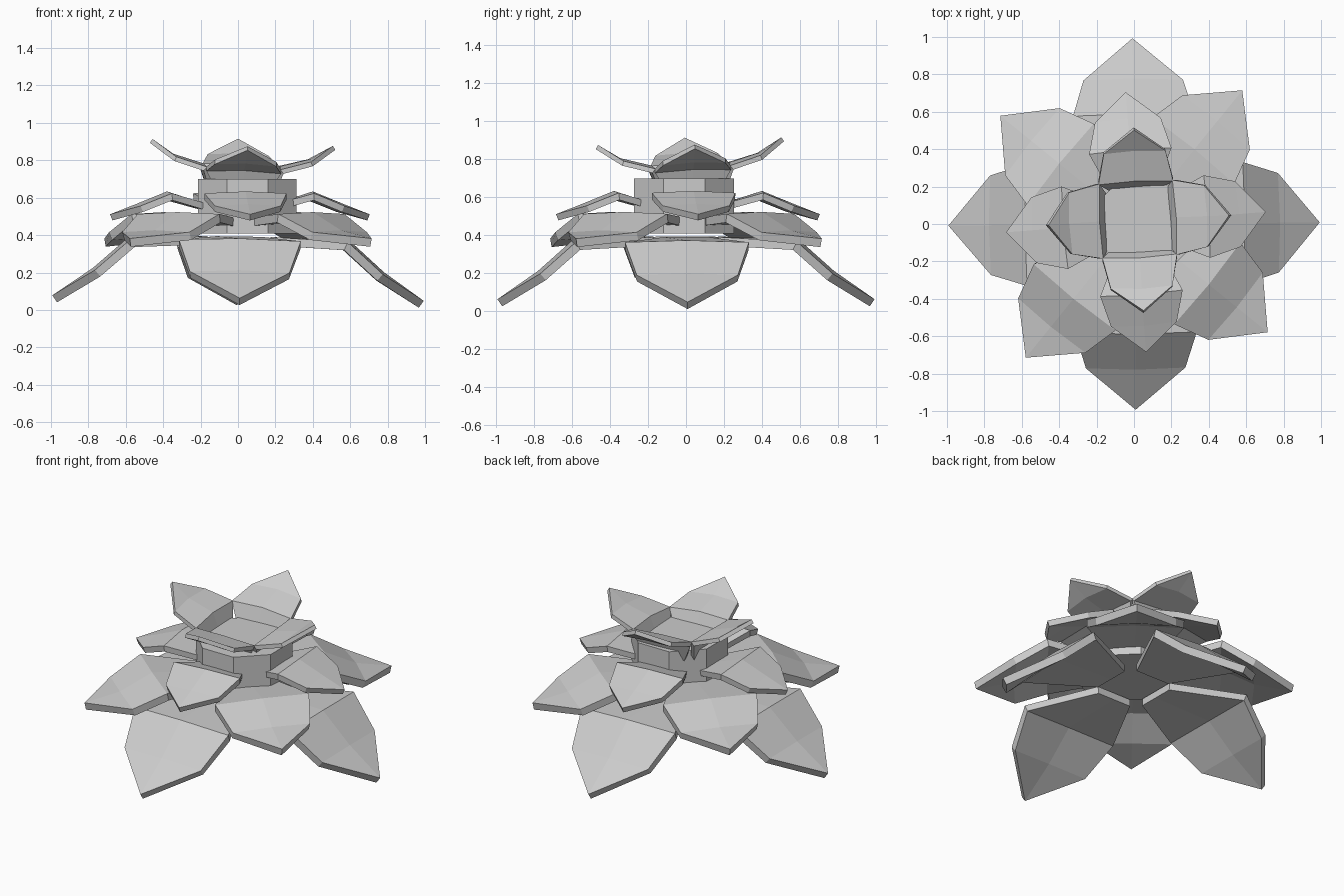
import bpy, bmesh, math
from mathutils import Matrix

if "Cube" in bpy.data.objects:
    bpy.data.objects.remove(bpy.data.objects["Cube"])


def petal(name, rows, tip, angle, thick, tilt, offset):
    """Flat-faceted petal: rows are (radius, height, half width), tip is (radius, height)."""
    bm = bmesh.new()
    grid = []
    for i, (r, z, w) in enumerate(rows):
        lift = 0.01 if i else 0.0
        grid.append([bm.verts.new((r, -w, z)),
                     bm.verts.new((r + lift, 0, z + lift)),
                     bm.verts.new((r, w, z))])
    for a, b in zip(grid, grid[1:]):
        for k in range(2):
            bm.faces.new((a[k], b[k], b[k + 1], a[k + 1]))
    end = bm.verts.new((tip[0], 0, tip[1]))
    for k in range(2):
        bm.faces.new((grid[-1][k], end, grid[-1][k + 1]))
    pivot = Matrix.Translation((0, 0, tip[1]))
    bm.transform(Matrix.Translation(offset) @ pivot
                 @ Matrix.Rotation(tilt[0], 4, 'X') @ Matrix.Rotation(tilt[1], 4, 'Y')
                 @ pivot.inverted() @ Matrix.Rotation(angle, 4, 'Z'))
    bm.normal_update()
    mesh = bpy.data.meshes.new(name)
    bm.to_mesh(mesh)
    bm.free()
    ob = bpy.data.objects.new(name, mesh)
    bpy.context.collection.objects.link(ob)
    mod = ob.modifiers.new("thickness", 'SOLIDIFY')
    mod.thickness = thick
    mod.offset = 0
    mod.use_even_offset = True


# Petal layers: name, turn, thickness, tilt, offset, rows, tip
layers = [
    ("lower_petal", 0.5, 0.045, (0, 0.015), (0, 0, 0),
     [(0.17, 0.37, 0.12), (0.57, 0.35, 0.325), (0.755, 0.185, 0.265)], (0.98, 0.045)),
    ("wide_petal", 51, 0.045, (0, 0), (0, 0, 0),
     [(0.12, 0.465, 0.10), (0.50, 0.49, 0.28), (0.69, 0.395, 0.23)], (0.915, 0.36)),
    ("middle_petal", 4.5, 0.035, (0, 0), (0.01, 0.01, 0),
     [(0.17, 0.545, 0.12), (0.38, 0.605, 0.22), (0.54, 0.54, 0.175)], (0.69, 0.495)),
    ("upper_petal", 3, 0.025, (0.04, 0.04), (0.025, 0.02, 0),
     [(0.16, 0.63, 0.13), (0.205, 0.755, 0.20), (0.365, 0.80, 0.165)], (0.49, 0.885)),
]
for name, turn, thick, tilt, offset, rows, tip in layers:
    for i in range(4):
        petal(f"{name}_{i + 1}", rows, tip, math.radians(turn + 90 * i), thick, tilt, offset)

# Octagonal core
bpy.ops.mesh.primitive_cylinder_add(vertices=8, radius=0.285, depth=0.29,
                                    location=(0.05, -0.01, 0.555),
                                    rotation=(0, 0, math.radians(22.5)))
bpy.context.object.name = "flower_core"
